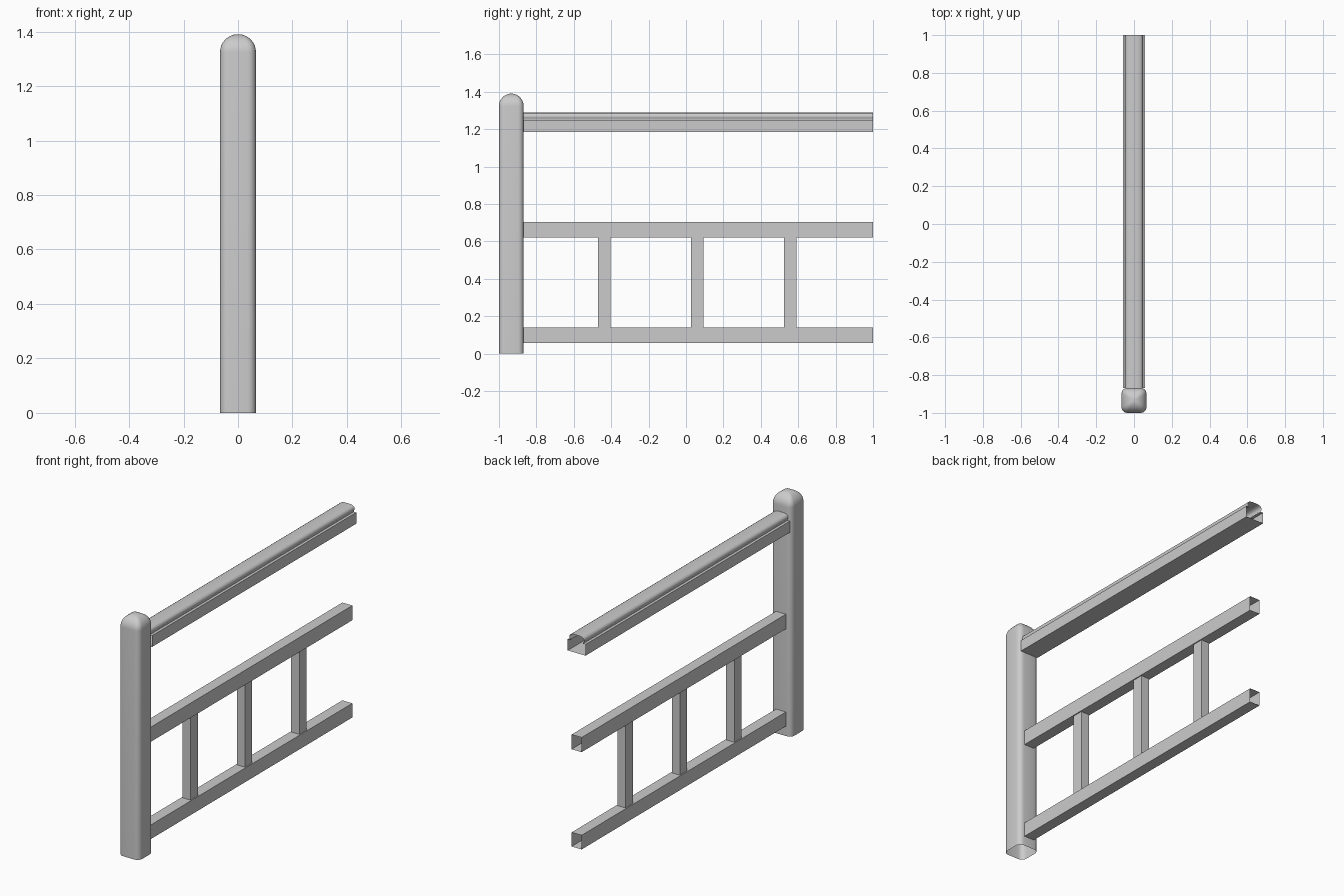
import bpy, bmesh, math

if "Cube" in bpy.data.objects:
    bpy.data.objects.remove(bpy.data.objects["Cube"])


def loft(name, rings, cap_top=False, smooth=None):
    """Skin a stack of closed rings into an open tube."""
    bm = bmesh.new()
    rows = [[bm.verts.new(p) for p in ring] for ring in rings]
    n = len(rows[0])
    for a, b in zip(rows, rows[1:]):
        for i in range(n):
            j = (i + 1) % n
            bm.faces.new((a[i], a[j], b[j], b[i]))
    if cap_top:
        bm.faces.new(rows[-1])
    bm.normal_update()
    me = bpy.data.meshes.new(name)
    bm.to_mesh(me)
    bm.free()
    ob = bpy.data.objects.new(name, me)
    bpy.context.collection.objects.link(ob)
    if smooth:
        bpy.ops.object.select_all(action='DESELECT')
        bpy.context.view_layer.objects.active = ob
        ob.select_set(True)
        bpy.ops.object.shade_smooth_by_angle(angle=math.radians(smooth))
    return ob


def rounded_square(half, radius, steps=5):
    """Counter-clockwise rounded square outline."""
    pts = []
    c = half - radius
    for q, (sx, sy) in enumerate([(1, 1), (-1, 1), (-1, -1), (1, -1)]):
        for k in range(steps + 1):
            a = math.radians(90 * (q + k / steps))
            pts.append((sx * c + radius * math.cos(a), sy * c + radius * math.sin(a)))
    return pts


# Post with rounded corners and a domed top, open underneath
HALF, POST_Y, TOP, DOME = 0.066, -0.934, 1.39, 0.066
outline = rounded_square(HALF, 0.03)
levels = [(0, 1)]
for k in range(9):
    t = math.radians(83 * k / 8)
    levels.append((TOP - DOME + DOME * math.sin(t) / math.sin(math.radians(83)), math.cos(t)))
loft("post", [[(x * s, POST_Y + y * s, z) for x, y in outline] for z, s in levels],
     cap_top=True, smooth=40)

Y0, Y1 = -0.868, 1.0


def rail(name, profile, smooth=None):
    """Extrude an (x, z) profile along y from the post."""
    loft(name, [[(x, y, z) for x, z in profile] for y in (Y1, Y0)], smooth=smooth)


# Handrail: square block with a narrower rounded cap
right = [(0.057, 1.185), (0.057, 1.25), (0.041, 1.25), (0.041, 1.256), (0.046, 1.263),
         (0.047, 1.271), (0.043, 1.28), (0.034, 1.286), (0.018, 1.289)]
rail("handrail", right + [(-x, z) for x, z in reversed(right)], smooth=40)

# Middle and bottom rails, hollow square tubes
for name, z0, z1 in (("middle_rail", 0.62, 0.705), ("bottom_rail", 0.057, 0.139)):
    rail(name, [(0.032, z0), (0.032, z1), (-0.032, z1), (-0.032, z0)])

# Balusters between the two lower rails
for i, y in enumerate((-0.438, 0.06, 0.557)):
    sq = [(0.026, y - 0.033), (0.026, y + 0.033), (-0.026, y + 0.033), (-0.026, y - 0.033)]
    loft(f"baluster_{i + 1}", [[(x, v, z) for x, v in sq] for z in (0.139, 0.62)])
